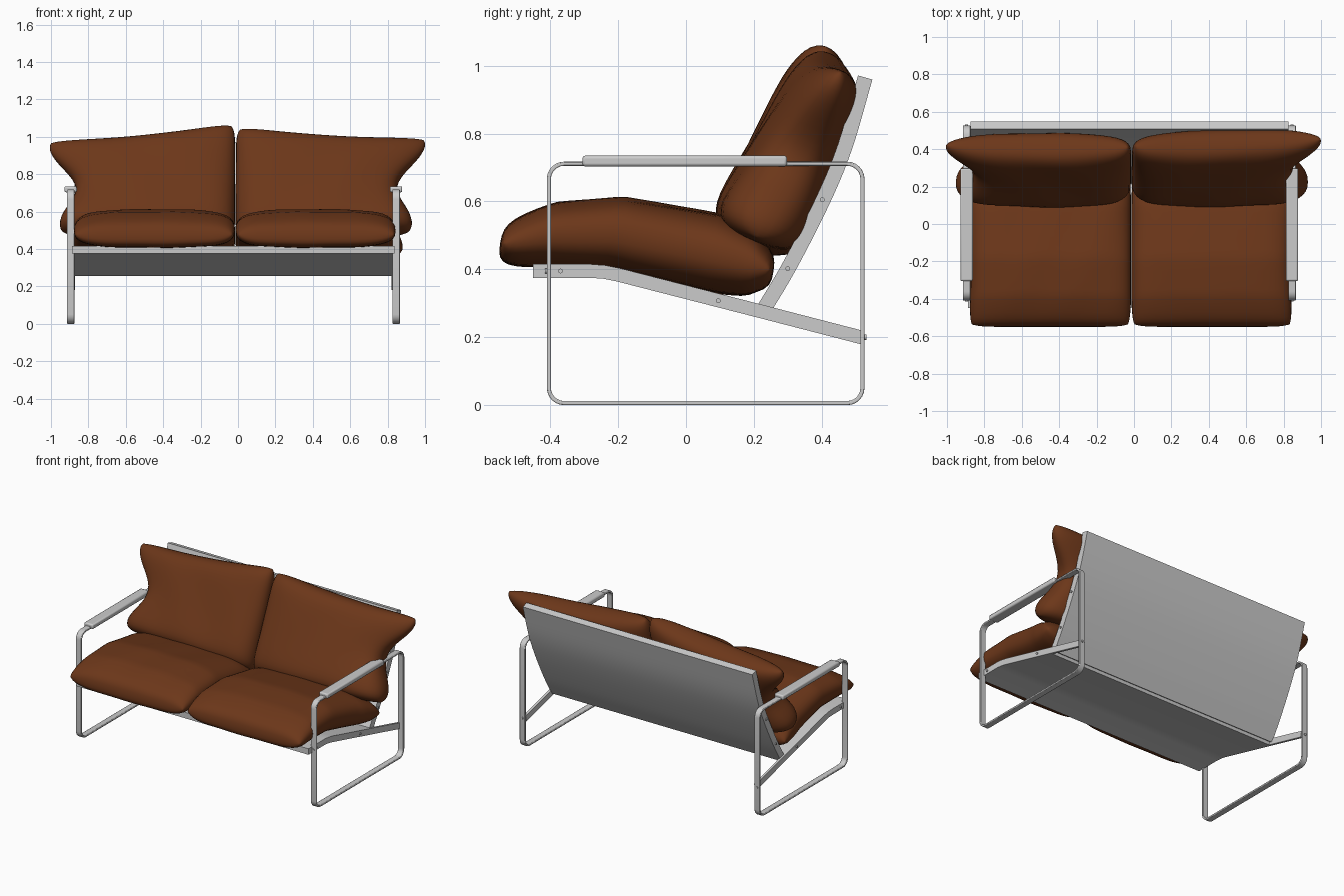
import bpy, bmesh, math
from mathutils import Vector

if "Cube" in bpy.data.objects:
    bpy.data.objects.remove(bpy.data.objects["Cube"])

CX = -0.025          # frame centre in x
leather = bpy.data.materials.new("tan_leather")
leather.diffuse_color = (0.15, 0.038, 0.01, 1)
leather.use_nodes = True
leather.node_tree.nodes["Principled BSDF"].inputs["Base Color"].default_value = leather.diffuse_color


def finish(name, bm, mat=None, bevel=0, angle=35):
    bmesh.ops.recalc_face_normals(bm, faces=bm.faces)
    me = bpy.data.meshes.new(name)
    bm.to_mesh(me)
    bm.free()
    ob = bpy.data.objects.new(name, me)
    bpy.context.collection.objects.link(ob)
    if mat:
        me.materials.append(mat)
    if bevel:
        m = ob.modifiers.new("bevel", 'BEVEL')
        m.width, m.segments, m.limit_method = bevel, 2, 'ANGLE'
        m.angle_limit = math.radians(50)
    bpy.ops.object.select_all(action='DESELECT')
    ob.select_set(True)
    bpy.context.view_layer.objects.active = ob
    bpy.ops.object.shade_smooth_by_angle(angle=math.radians(angle))
    return ob


def strip(name, path, thick, x0, x1, closed=False, bevel=0.0):
    """Flat bar: a side-view (y, z) path given thickness and extruded in x."""
    pts = [Vector(p) for p in path]
    n = len(pts)
    bm = bmesh.new()
    rings = []
    for i, p in enumerate(pts):
        a = pts[i - 1] if (i or closed) else p
        b = pts[(i + 1) % n] if (i < n - 1 or closed) else p
        d1 = (p - a if a != p else b - p).normalized()
        d2 = (b - p if b != p else p - a).normalized()
        t = (d1 + d2).normalized()
        nrm = Vector((-t.y, t.x)) * (thick / 2 / max(t.dot(d1), 0.5))
        o, q = p + nrm, p - nrm
        rings.append([bm.verts.new((x, *c)) for x, c in
                      ((x0, o), (x1, o), (x1, q), (x0, q))])
    for i in range(n if closed else n - 1):
        r, s = rings[i], rings[(i + 1) % n]
        for k in range(4):
            bm.faces.new((r[k], r[(k + 1) % 4], s[(k + 1) % 4], s[k]))
    if not closed:
        bm.faces.new(rings[0])
        bm.faces.new(rings[-1])
    return finish(name, bm, bevel=bevel)


def box(name, lo, hi, bevel):
    bm = bmesh.new()
    bmesh.ops.create_cube(bm, size=1)
    for v in bm.verts:
        v.co = [(a + b) / 2 + c * (b - a) for a, b, c in zip(lo, hi, v.co)]
    return finish(name, bm, bevel=bevel)


def rounded_rect(y0, y1, z0, z1, r, seg=6):
    out = []
    for k, (y, z) in enumerate(((y1 - r, z1 - r), (y0 + r, z1 - r),
                                (y0 + r, z0 + r), (y1 - r, z0 + r))):
        for i in range(seg + 1):
            a = math.pi / 2 * (k + i / seg)
            out.append((y + r * math.cos(a), z + r * math.sin(a)))
    return out


def smooth_path(pts, sub=5):
    """Catmull-Rom through the points."""
    p = [Vector(q) for q in pts]
    p = [2 * p[0] - p[1]] + p + [2 * p[-1] - p[-2]]
    out = []
    for i in range(1, len(p) - 2):
        a, b, c, d = p[i - 1:i + 3]
        for k in range(sub):
            t = k / sub
            out.append(0.5 * (2 * b + (c - a) * t + (2 * a - 5 * b + 4 * c - d) * t * t
                              + (3 * b - a - 3 * c + d) * t ** 3))
    return out + [p[-2]]


def pillow(name, surface, n=28):
    """Closed cushion; surface(u, v, edge) gives its mid point and thickness vector."""
    bm = bmesh.new()
    sides = []
    for sgn in (1, -1):
        grid = []
        for i in range(n + 1):
            row = []
            for j in range(n + 1):
                u = math.sin(math.pi / 2 * (2 * i / n - 1))
                v = math.sin(math.pi / 2 * (2 * j / n - 1))
                if sgn < 0 and (i in (0, n) or j in (0, n)):
                    row.append(sides[0][i][j])
                else:
                    edge = ((1 - abs(u) ** 7) * (1 - abs(v) ** 7)) ** 0.42
                    # round the corners of the square
                    mid, t = surface(u * (1 - 0.04 * abs(v) ** 10), v * (1 - 0.04 * abs(u) ** 10), edge)
                    row.append(bm.verts.new(mid + sgn * t))
            grid.append(row)
        sides.append(grid)
        for i in range(n):
            for j in range(n):
                bm.faces.new((grid[i][j], grid[i + 1][j],
                              grid[i + 1][j + 1], grid[i][j + 1]))
    return finish(name, bm, leather, angle=80)


def lerp_table(t, table):
    for (a, *p), (b, *q) in zip(table, table[1:]):
        if t <= b:
            f = (t - a) / (b - a)
            f = f * f * (3 - 2 * f) * 0.5 + f * 0.5
            return [x + (y - x) * f for x, y in zip(p, q)]
    return table[-1][1:]


# Side frames, arm pads, rails and screws
seat_path = [(-0.45, 0.395), (-0.28, 0.395), (-0.24, 0.392), (-0.2, 0.384), (0.225, 0.275)]
back_path = smooth_path([(0.225, 0.275), (0.305, 0.41), (0.402, 0.60), (0.468, 0.76), (0.528, 0.965)])
for side, s in (("left", -1), ("right", 1)):
    def xs(a, b):
        return sorted((CX + s * a, CX + s * b))
    strip(side + "_leg_loop", rounded_rect(-0.404, 0.52, 0.006, 0.711, 0.045),
          0.012, *xs(0.85, 0.89), True, 0.003)
    x0, x1 = xs(0.837, 0.903)
    box(side + "_arm_pad", (x0, -0.305, 0.703), (x1, 0.298, 0.735), 0.008)
    strip(side + "_seat_rail", seat_path + [(0.519, 0.199)], 0.04, *xs(0.846, 0.862))
    strip(side + "_back_rail", back_path, 0.044, *xs(0.838, 0.85))
    bm = bmesh.new()
    for x, y, z in ((0.862, -0.37, 0.395), (0.862, 0.095, 0.308),
                    (0.85, 0.30, 0.402), (0.85, 0.402, 0.605)):
        r = bmesh.ops.create_cone(bm, cap_ends=True, segments=12,
                                  radius1=0.007, radius2=0.007, depth=0.012)
        for v in r["verts"]:
            v.co = (CX + s * x + v.co.z, y + v.co.x, z + v.co.y)
    for y, z in ((-0.409, 0.395), (0.526, 0.2)):
        r = bmesh.ops.create_cone(bm, cap_ends=True, segments=12,
                                  radius1=0.008, radius2=0.008, depth=0.012)
        for v in r["verts"]:
            v.co = (CX + s * 0.87 + v.co.x, y + v.co.z, z + v.co.y)
    finish(side + "_screws", bm)

# Sling panels between the rails
strip("seat_panel", seat_path, 0.04, CX - 0.846, CX + 0.846)
strip("back_panel", back_path, 0.044, CX - 0.838, CX + 0.838)

# Seat cushions: v, y, mid height, half thickness
seat_profile = [(-1, -0.548, 0.475, 0.085), (-0.65, -0.40, 0.502, 0.097), (-0.15, -0.20, 0.506, 0.108),
                (0.58, 0.09, 0.447, 0.116), (0.85, 0.20, 0.415, 0.105), (1, 0.258, 0.395, 0.09)]
for side, inner, front, back in (("left", -0.016, -0.885, -0.925), ("right", -0.014, 0.85, 0.9)):
    def seat(u, v, edge):
        y, z, h = lerp_table(v, seat_profile)
        f = (v + 1) / 2
        outer = front + (back - front) * f ** 3
        outer -= math.copysign(0.015, outer) * (1 - v * v)
        x = inner + (outer - inner) * (u + 1) / 2
        h *= edge * (1 - 0.14 * u * u + 0.015 * math.sin(9 * u + 4 * v))
        return Vector((x, y, z)), Vector((0, 0.15 * h, h))
    pillow(side + "_seat_cushion", seat)

# Back cushions: corners inner/outer, bottom/top, sides drawn in between corners
normal = Vector((0, -0.935, 0.355))
backs = (("left", (-0.016, 0.20, 0.45), (-0.955, 0.205, 0.485), (-0.015, 0.415, 1.072), (-1.02, 0.425, 0.975)),
         ("right", (-0.014, 0.20, 0.45), (0.93, 0.205, 0.485), (-0.01, 0.42, 1.052), (1.015, 0.46, 0.992)))
for side, bi, bo, ti, to in backs:
    bi, bo, ti, to = map(Vector, (bi, bo, ti, to))

    def back(u, v, edge):
        a, b = (u + 1) / 2, (v + 1) / 2
        p = bi.lerp(bo, a).lerp(ti.lerp(to, a), b)
        waist = ((1 + math.cos(math.pi * v)) / 2) ** 1.3
        p.x -= math.copysign(0.12, bo.x) * a ** 3 * waist
        p.z -= (0.025 if v > 0 else 0.0) * (1 - u * u) * v * v
        p.y += 0.01 * (1 - v * v) - 0.02 * (1 - b) * (1 - v ** 4)
        h = (0.156 - 0.06 * b) * edge * (1 - 0.15 * u * u - 0.3 * b * a ** 4)
        h *= 1 + 0.02 * math.sin(7 * u - 3 * v)
        return p, normal * h
    pillow(side + "_back_cushion", back)
